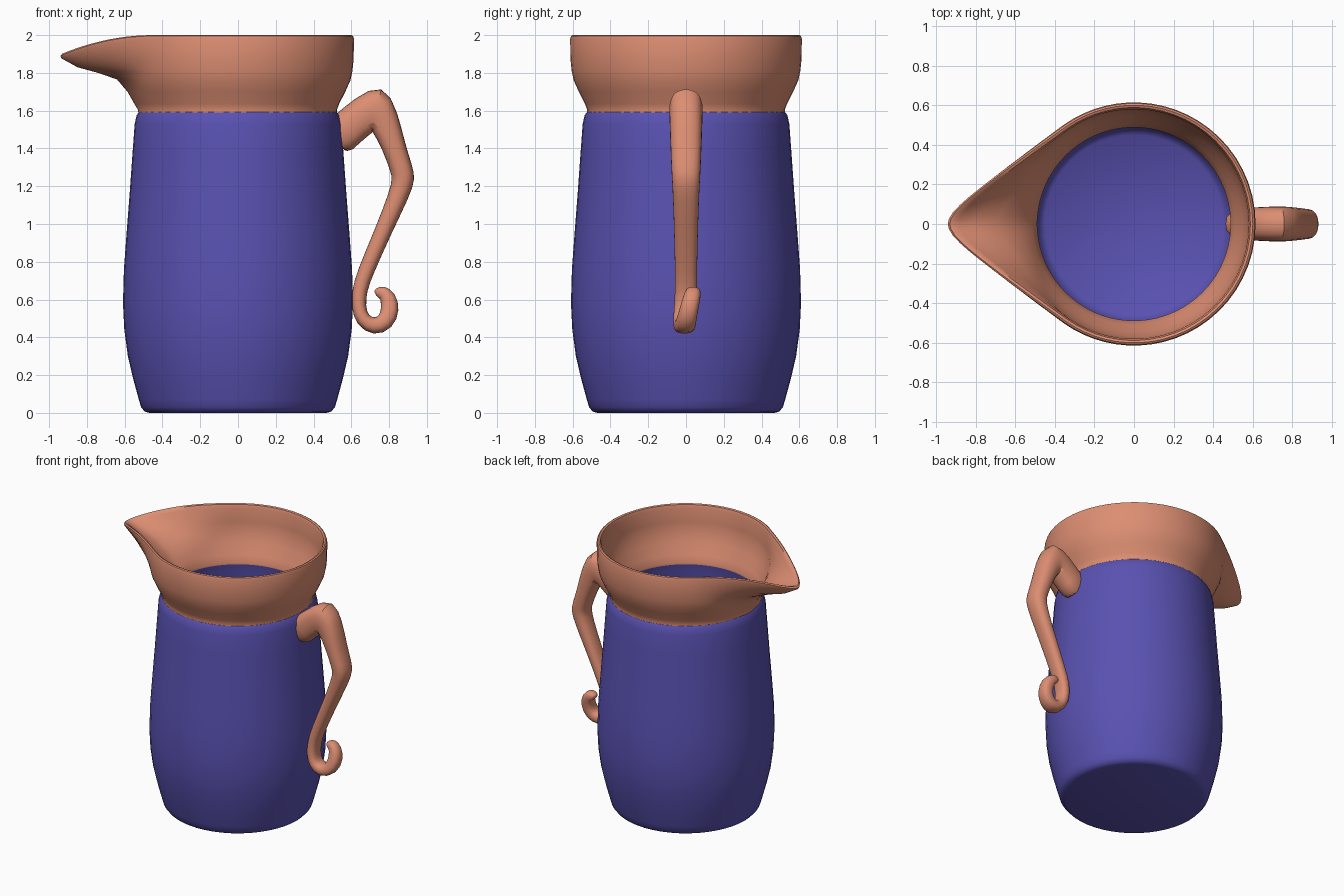
import bpy, bmesh, math
from mathutils import Vector

cube = bpy.data.objects.get("Cube")
if cube:
    bpy.data.objects.remove(cube)


def material(name, rgb):
    m = bpy.data.materials.new(name)
    m.use_nodes = True
    m.diffuse_color = (*rgb, 1)
    m.node_tree.nodes["Principled BSDF"].inputs["Base Color"].default_value = (*rgb, 1)
    return m


CLAY = material("terracotta", (0.72, 0.27, 0.17))
BLUE = material("indigo glaze", (0.10, 0.083, 0.44))


def loft(name, rings, mat, caps=False, loop=False, angle=40):
    """Skin a list of closed rings; cap the ends or join last ring to first."""
    bm = bmesh.new()
    vs = [[bm.verts.new(p) for p in ring] for ring in rings]
    pairs = list(zip(vs, vs[1:]))
    if loop:
        pairs.append((vs[-1], vs[0]))
    for a, b in pairs:
        n = len(a)
        for i in range(n):
            j = (i + 1) % n
            bm.faces.new((a[i], a[j], b[j], b[i]))
    if caps:
        bm.faces.new(vs[0])
        bm.faces.new(vs[-1])
    bmesh.ops.recalc_face_normals(bm, faces=bm.faces)
    me = bpy.data.meshes.new(name)
    bm.to_mesh(me)
    bm.free()
    me.materials.append(mat)
    ob = bpy.data.objects.new(name, me)
    bpy.context.collection.objects.link(ob)
    bpy.ops.object.select_all(action='DESELECT')
    ob.select_set(True)
    bpy.context.view_layer.objects.active = ob
    bpy.ops.object.shade_smooth_by_angle(angle=math.radians(angle))
    return ob


# Body: hollow turned vessel, outside from the base up, then inside back down
def circle(r, z, n=48):
    return [(r * math.cos(t), r * math.sin(t), z)
            for t in (2 * math.pi * i / n for i in range(n))]


outer = [(0.47, 0), (0.495, 0.008), (0.513, 0.03), (0.525, 0.07), (0.555, 0.18),
         (0.583, 0.3), (0.602, 0.44), (0.609, 0.58), (0.604, 0.76), (0.59, 0.95),
         (0.573, 1.17), (0.558, 1.38), (0.547, 1.53), (0.537, 1.575), (0.525, 1.592)]
inner = [(0.49, 1.6)] + [(r - 0.045, z) for r, z in outer[-3:3:-1]]
inner += [(0.48, 0.07), (0.45, 0.045)]
loft("jug_body", [circle(r, z) for r, z in outer + inner], BLUE, caps=True)


# Collar: round rings drawn out into a pouring spout toward -x
def spout_ring(r, z, tip, tip_z, n=72, soft=0.08):
    reach = math.acos(r / tip) + soft
    pts = []
    for i in range(n):
        u = 2 * i / n - 1
        a = math.pi * math.copysign(abs(u) ** 1.35, u)
        rad = r / math.cos(max(0, reach - math.hypot(a, soft)))
        x, y = -rad * math.cos(a), rad * math.sin(a)
        s = max(0, (-x - 0.45) / (tip - 0.45))
        pts.append((x, y, z + (tip_z - z) * s * s))
    return pts


# radius, height, spout reach, spout height
collar = [(0.525, 1.588, 0.527, 1.588), (0.524, 1.605, 0.53, 1.605),
          (0.535, 1.635, 0.548, 1.635), (0.568, 1.7, 0.585, 1.7),
          (0.595, 1.76, 0.64, 1.765), (0.606, 1.81, 0.74, 1.8),
          (0.612, 1.87, 0.85, 1.83), (0.614, 1.98, 0.935, 1.877),
          (0.609, 1.995, 0.94, 1.89), (0.6, 2.0, 0.93, 1.902),
          (0.588, 1.995, 0.91, 1.9), (0.58, 1.97, 0.885, 1.888),
          (0.577, 1.87, 0.8, 1.86), (0.57, 1.8, 0.69, 1.82),
          (0.545, 1.73, 0.585, 1.74), (0.51, 1.65, 0.515, 1.65),
          (0.488, 1.6, 0.489, 1.6), (0.488, 1.588, 0.489, 1.588)]
loft("collar_and_spout", [spout_ring(*c) for c in collar], CLAY, loop=True)

# Handle: angular bend above, curl below (x, z, half width, half depth, y)
path = [(0.5, 1.43, 0.11, 0.085, 0), (0.58, 1.505, 0.1, 0.085, 0),
        (0.67, 1.58, 0.105, 0.09, 0), (0.735, 1.617, 0.15, 0.093, 0),
        (0.775, 1.55, 0.085, 0.09, 0), (0.825, 1.41, 0.063, 0.085, 0),
        (0.866, 1.29, 0.062, 0.08, 0), (0.878, 1.24, 0.064, 0.077, 0),
        (0.855, 1.16, 0.056, 0.072, 0), (0.77, 0.965, 0.046, 0.065, 0),
        (0.672, 0.74, 0.044, 0.06, 0), (0.643, 0.65, 0.041, 0.06, 0),
        (0.637, 0.56, 0.04, 0.06, -0.005), (0.658, 0.49, 0.042, 0.06, -0.01),
        (0.72, 0.452, 0.052, 0.06, -0.01), (0.785, 0.48, 0.053, 0.055, 0),
        (0.809, 0.55, 0.052, 0.052, 0.015), (0.795, 0.61, 0.048, 0.048, 0.03),
        (0.765, 0.638, 0.043, 0.043, 0.038), (0.738, 0.63, 0.032, 0.034, 0.04),
        (0.73, 0.624, 0.018, 0.02, 0.04)]
centres = [Vector((p[0], 0, p[1])) for p in path]
rings = []
for i, (x, z, w, d, y) in enumerate(path):
    before, after = centres[max(i - 1, 0)], centres[min(i + 1, len(path) - 1)]
    d1 = (centres[i] - before).normalized()
    d2 = (after - centres[i]).normalized()
    along = (d1 + d2).normalized()
    side = Vector((-along.z, 0, along.x))
    ring = []
    for k in range(12):
        t = 2 * math.pi * k / 12
        c, s = (math.copysign(abs(f) ** 0.8, f) for f in (math.cos(t), math.sin(t)))
        ring.append(centres[i] + side * w * c + Vector((0, y + d * s, 0)))
    rings.append(ring)
handle = loft("handle", rings, CLAY, caps=True, angle=60)
sub = handle.modifiers.new("Smooth", 'SUBSURF')
sub.levels = sub.render_levels = 1
